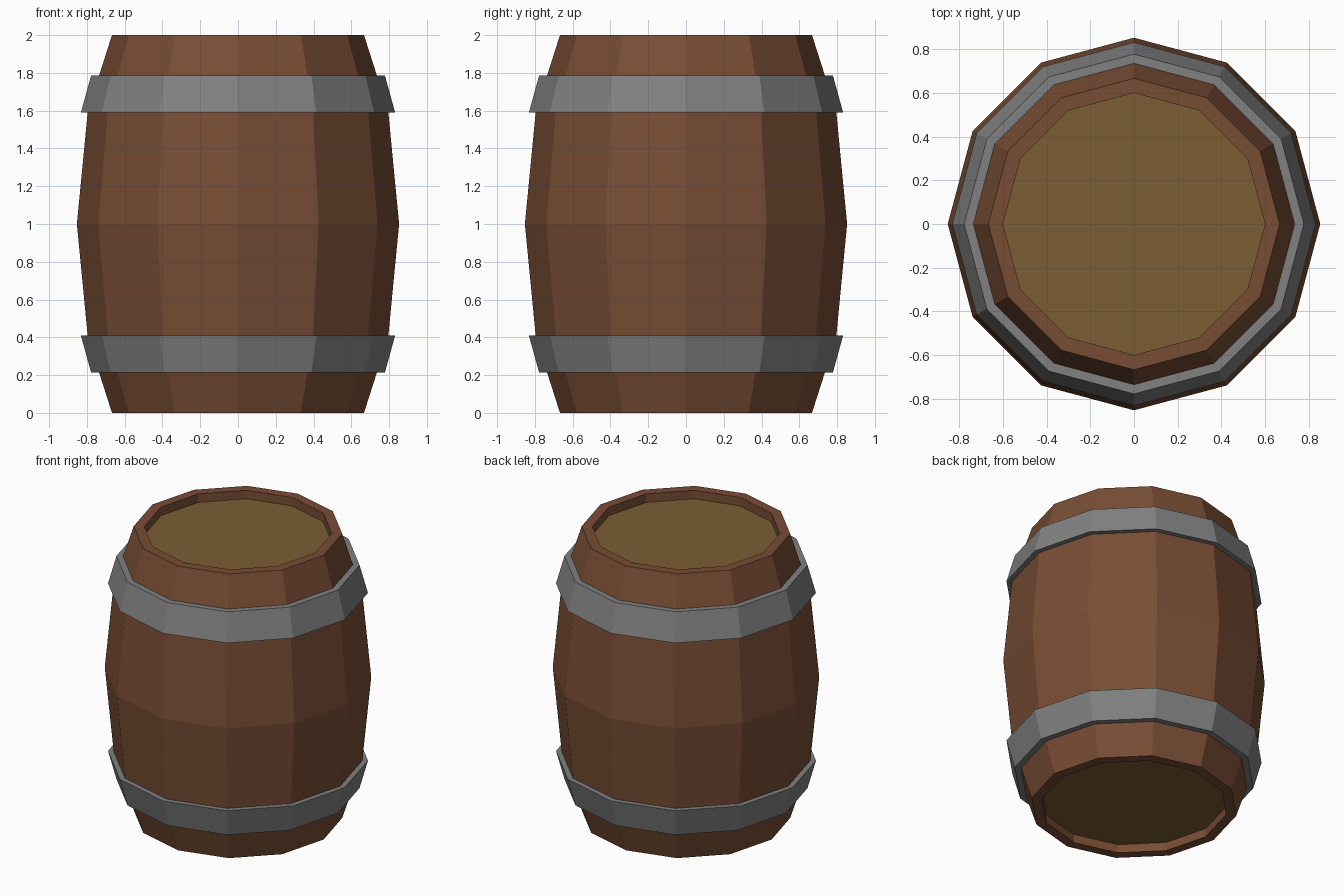
import bpy
from math import cos, sin, pi

if "Cube" in bpy.data.objects:
    bpy.data.objects.remove(bpy.data.objects["Cube"])

SIDES = 12


def material(name, color):
    mat = bpy.data.materials.new(name)
    mat.diffuse_color = (*color, 1)
    mat.use_nodes = True
    mat.node_tree.nodes["Principled BSDF"].inputs["Base Color"].default_value = mat.diffuse_color
    return mat


def add_object(name, verts, faces, mat):
    mesh = bpy.data.meshes.new(name)
    mesh.from_pydata(verts, [], faces)
    mesh.materials.append(mat)
    obj = bpy.data.objects.new(name, mesh)
    bpy.context.collection.objects.link(obj)
    return obj


def ring(r, z):
    return [(r * cos(2 * pi * j / SIDES), r * sin(2 * pi * j / SIDES), z)
            for j in range(SIDES)]


def lathe(name, profile, mat, closed=False):
    """Spin an (r, z) profile, ordered so the outer side runs upwards."""
    verts = [v for r, z in profile for v in ring(r, z)]
    n = len(profile)
    faces = []
    for i in range(n if closed else n - 1):
        a, b = i * SIDES, (i + 1) % n * SIDES
        for j in range(SIDES):
            k = (j + 1) % SIDES
            faces.append((a + j, a + k, b + k, b + j))
    return add_object(name, verts, faces, mat)


def flip(profile):
    """Mirror a profile about mid height, keeping its winding."""
    return [(r, 2 - z) for r, z in reversed(profile)]


wood = material("stave_wood", (0.19, 0.075, 0.035))
head_wood = material("head_wood", (0.20, 0.11, 0.033))
iron = material("hoop_iron", (0.22, 0.22, 0.22))

# Bulging staves with a flat rim and recess wall at each end
lower = [(0.60, 0.06), (0.60, 0), (0.667, 0), (0.795, 0.40)]
lathe("staves", lower + [(0.853, 1)] + flip(lower), wood)

# Recessed end heads
loop = list(range(SIDES))
add_object("top_head", ring(0.60, 1.94), [loop], head_wood)
add_object("bottom_head", ring(0.60, 0.06), [loop[::-1]], head_wood)

# Tapered iron hoops
hoop = [(0.735, 0.215), (0.778, 0.215), (0.832, 0.41), (0.79, 0.41)]
lathe("lower_hoop", hoop, iron, closed=True)
lathe("upper_hoop", flip(hoop), iron, closed=True)
